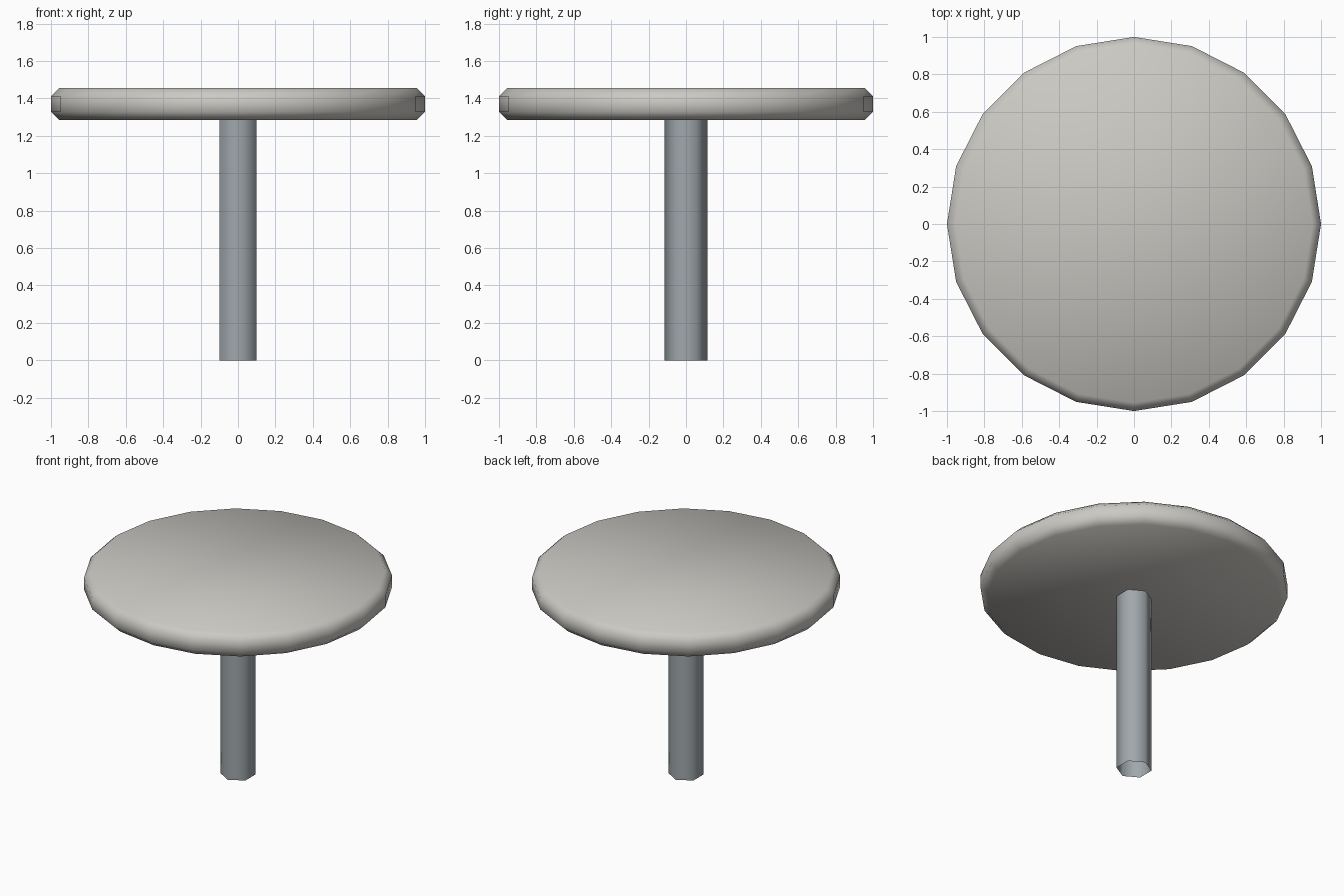
import bpy, math

if "Cube" in bpy.data.objects:
    bpy.data.objects.remove(bpy.data.objects["Cube"])

def material(name, color):
    m = bpy.data.materials.new(name)
    m.diffuse_color = (*color, 1)
    m.use_nodes = True
    m.node_tree.nodes["Principled BSDF"].inputs["Base Color"].default_value = m.diffuse_color
    return m

def lathe(name, profile, sides, start, mat, capped):
    """Sweep (radius, z) rings around z; optionally close both ends."""
    verts = [(r * math.cos(start + 2 * math.pi * i / sides),
              r * math.sin(start + 2 * math.pi * i / sides), z)
             for r, z in profile for i in range(sides)]
    faces = []
    for k in range(len(profile) - 1):
        for i in range(sides):
            j = (i + 1) % sides
            a, b = k * sides, (k + 1) * sides
            faces.append((a + i, a + j, b + j, b + i))
    if capped:
        faces.append(tuple(reversed(range(sides))))
        faces.append(tuple(range((len(profile) - 1) * sides, len(profile) * sides)))
    me = bpy.data.meshes.new(name)
    me.from_pydata(verts, [], faces)
    me.materials.append(mat)
    ob = bpy.data.objects.new(name, me)
    bpy.context.collection.objects.link(ob)
    for p in me.polygons:
        p.use_smooth = len(p.vertices) == 4   # flat caps
    return ob

stone = material("warm light grey", (0.60, 0.585, 0.55))
steel = material("blue grey metal", (0.35, 0.39, 0.41))

# Round top with softened rims
top = lathe("table_top",
            [(0.955, 1.285), (1.0, 1.328), (1.0, 1.412), (0.955, 1.455)],
            20, 0, stone, True)
for p in top.data.polygons:
    p.use_smooth = True

# Hollow six-sided post, open at the ends
lathe("post", [(0.115, 0), (0.115, 1.285)], 6, math.pi / 2, steel, False)
